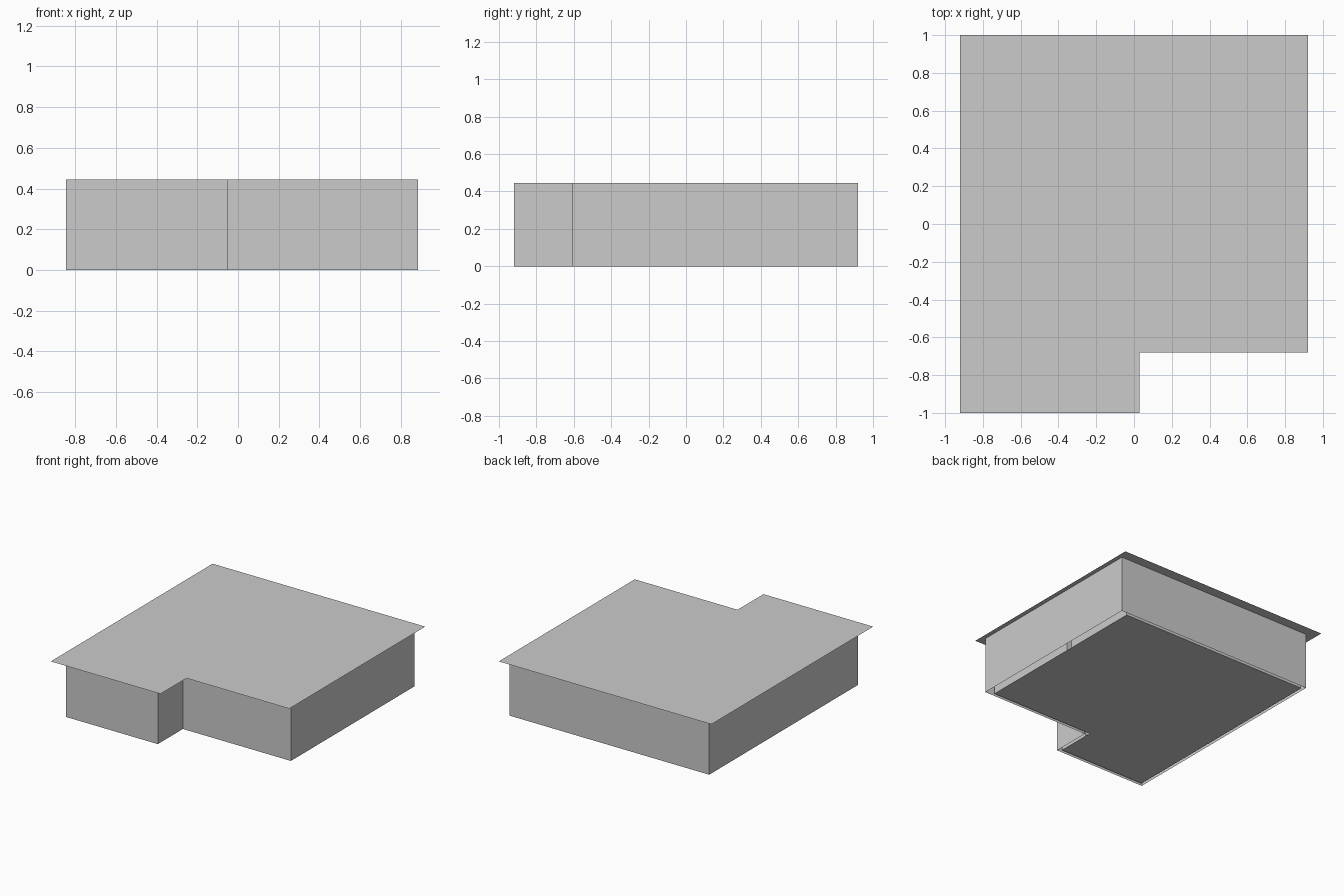
import bpy, bmesh

if "Cube" in bpy.data.objects:
    bpy.data.objects.remove(bpy.data.objects["Cube"])

H = 0.445  # wall height


def l_shape(x0, x1, y0, y1, nx, ny):
    """Counter-clockwise rectangle with its front right corner cut out."""
    return [(x0, y0), (nx, y0), (nx, ny), (x1, ny), (x1, y1), (x0, y1)]


def rect(x0, x1, y0, y1):
    return [(x0, y0), (x1, y0), (x1, y1), (x0, y1)]


def make(name, bm):
    mesh = bpy.data.meshes.new(name)
    bm.to_mesh(mesh)
    bm.free()
    ob = bpy.data.objects.new(name, mesh)
    bpy.context.collection.objects.link(ob)
    return ob


def sheet(name, outline, z, down=False):
    """Flat single-sided panel."""
    bm = bmesh.new()
    pts = outline[::-1] if down else outline
    bm.faces.new([bm.verts.new((x, y, z)) for x, y in pts])
    return make(name, bm)


def wall_ring(name, outline, inward=False):
    """Open vertical band around an outline."""
    bm = bmesh.new()
    pts = outline[::-1] if inward else outline
    low = [bm.verts.new((x, y, 0)) for x, y in pts]
    top = [bm.verts.new((x, y, H)) for x, y in pts]
    n = len(pts)
    for i in range(n):
        j = (i + 1) % n
        bm.faces.new((low[i], low[j], top[j], top[i]))
    return make(name, bm)


# Overhanging roof panel and inset floor panel
sheet("roof", l_shape(-0.92, 0.92, -1.0, 1.0, 0.03, -0.68), H)
sheet("floor", l_shape(-0.82, 0.82, -0.895, 0.895, -0.075, -0.585), 0.0, down=True)

# Outer wall skin
wall_ring("outer_walls", l_shape(-0.845, 0.885, -0.92, 0.92, -0.05, -0.61))

# Inner wall skins, one per room, leaving hollow partitions between them
wall_ring("back_room_walls", rect(-0.82, 0.82, 0.275, 0.895), inward=True)
wall_ring("middle_room_walls", rect(-0.82, 0.82, -0.585, 0.225), inward=True)
wall_ring("front_room_walls", rect(-0.82, -0.075, -0.895, -0.635), inward=True)
